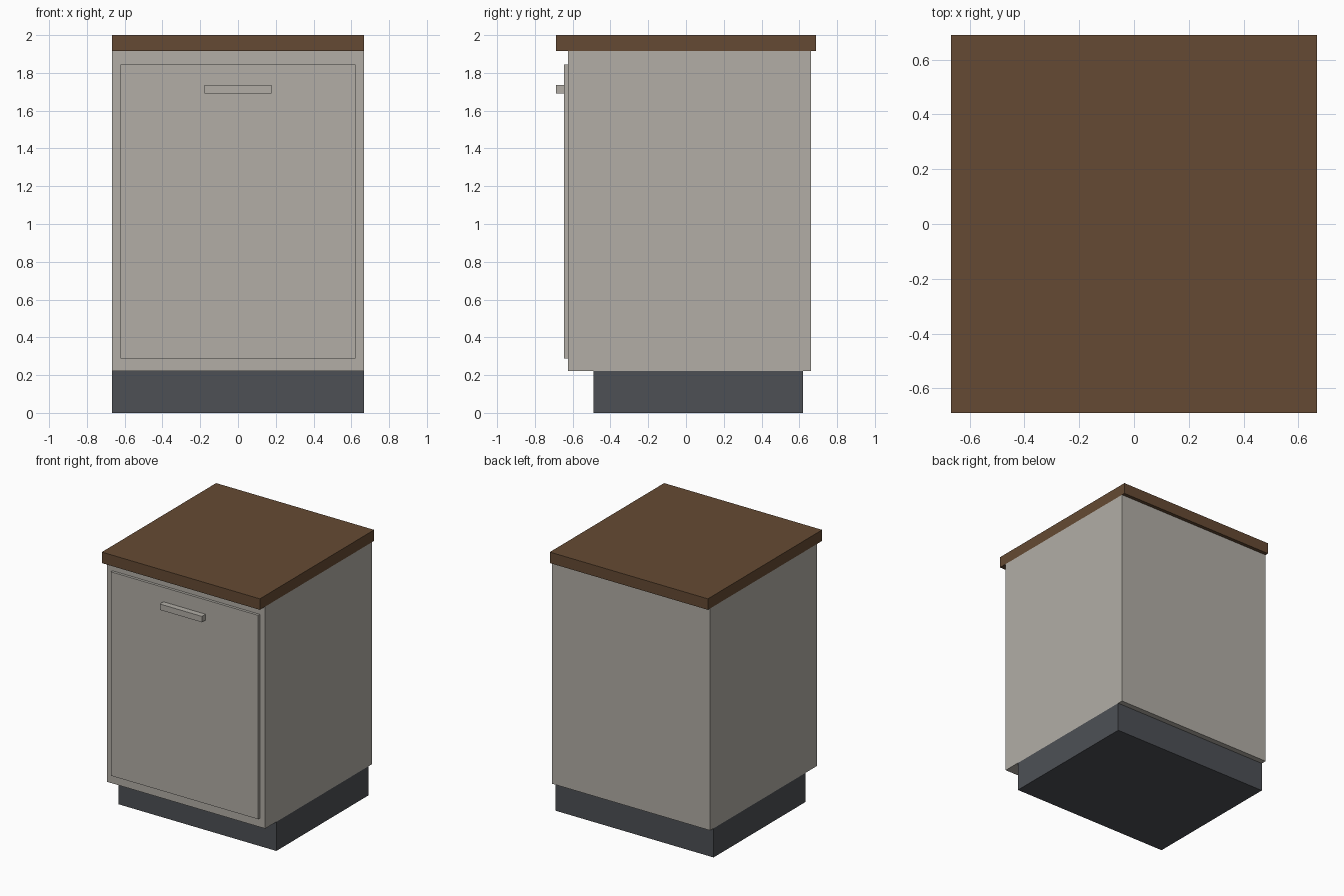
import bpy

default = bpy.data.objects.get("Cube")
if default:
    bpy.data.objects.remove(default, do_unlink=True)


def srgb(r, g, b):
    """Turn 0-255 display values into a linear colour."""
    def lin(v):
        v /= 255
        return v / 12.92 if v <= 0.04045 else ((v + 0.055) / 1.055) ** 2.4
    return (lin(r), lin(g), lin(b), 1.0)


def material(name, colour):
    mat = bpy.data.materials.new(name)
    mat.use_nodes = True
    mat.diffuse_color = colour
    mat.node_tree.nodes["Principled BSDF"].inputs["Base Color"].default_value = colour
    return mat


def box(name, x, y, z, mat):
    """Box spanning the given (low, high) ranges."""
    spans = (x, y, z)
    bpy.ops.mesh.primitive_cube_add(size=1, location=[(a + b) / 2 for a, b in spans])
    obj = bpy.context.object
    obj.name = name
    obj.scale = [b - a for a, b in spans]
    bpy.ops.object.transform_apply(location=False, rotation=False, scale=True)
    obj.data.materials.append(mat)
    return obj


paint = material("warm grey paint", srgb(178, 174, 166))
wood = material("brown wood", srgb(101, 74, 51))
plinth = material("dark slate", srgb(77, 80, 85))

half = 0.667      # half width shared by the carcass, plinth and worktop
depth = 0.689     # half depth of the worktop
toe, under = 0.222, 1.916
body_front, door_front = -0.625, -0.645

# Plinth, set back under the carcass
box("plinth", (-half, half), (-0.49, 0.62), (0, toe), plinth)
# Cabinet carcass
box("carcass", (-half, half), (body_front, 0.662), (toe, under), paint)
# Overhanging worktop
box("worktop", (-half, half), (-depth, depth), (under, 2), wood)
# Door and its bar handle
box("door", (-0.622, 0.622), (door_front, body_front), (0.289, 1.845), paint)
box("handle", (-0.178, 0.178), (-depth, door_front), (1.69, 1.735), paint)
